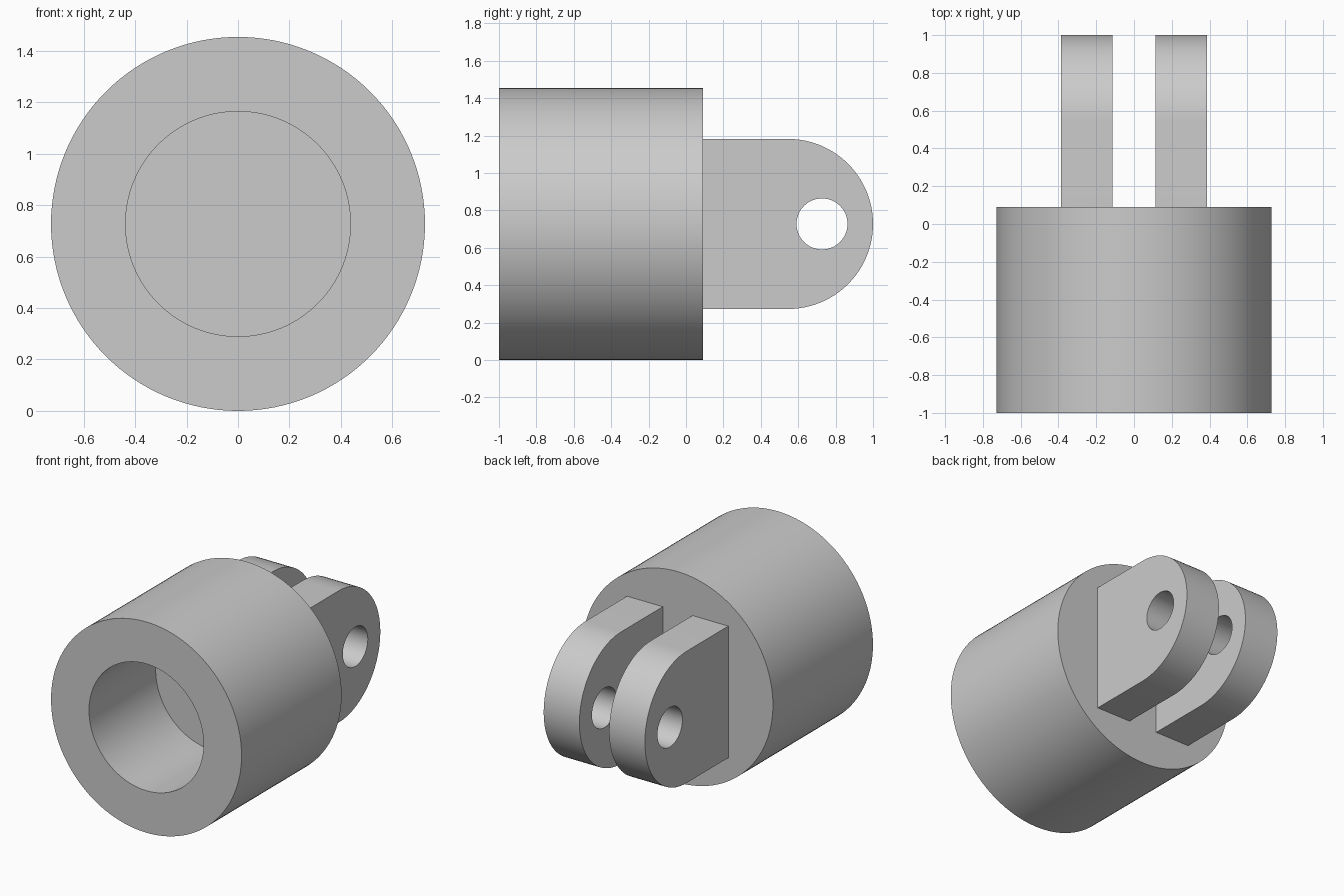
import bpy
import bmesh
from math import sin, cos, pi, radians
from mathutils import Vector

cube = bpy.data.objects.get("Cube")
if cube:
    bpy.data.objects.remove(cube, do_unlink=True)

U = 1 / 11           # design unit
AXIS_Z = 8 * U       # height of the main axis

grey = bpy.data.materials.new("plain_grey")
grey.use_nodes = True
colour = (0.6, 0.6, 0.6, 1)
grey.diffuse_color = colour
grey.node_tree.nodes["Principled BSDF"].inputs["Base Color"].default_value = colour


def finish(bm, name):
    """Clean up, shade curved walls smooth with crisp edges, and link."""
    bmesh.ops.remove_doubles(bm, verts=bm.verts, dist=1e-5)
    bmesh.ops.recalc_face_normals(bm, faces=bm.faces)
    for face in bm.faces:
        face.smooth = True
    for edge in bm.edges:
        edge.smooth = edge.calc_face_angle(pi) < radians(30)
    mesh = bpy.data.meshes.new(name)
    bm.to_mesh(mesh)
    bm.free()
    mesh.materials.append(grey)
    obj = bpy.data.objects.new(name, mesh)
    bpy.context.collection.objects.link(obj)
    return obj


def loop(bm, points):
    verts = [bm.verts.new(p) for p in points]
    return [bm.edges.new((a, b)) for a, b in zip(verts, verts[1:] + verts[:1])]


def arc(x, y, radius, start, end, steps):
    angles = [start + (end - start) * i / steps for i in range(steps + 1)]
    return [(x, y + radius * cos(a), AXIS_Z + radius * sin(a)) for a in angles]


# Socket body: revolved profile with a blind bore open at the front
bm = bmesh.new()
outer, bore = 8 * U, 0.4375
front, back, floor = -1, U, -3 * U
profile = [(0, floor), (bore, floor), (bore, front),
           (outer, front), (outer, back), (0, back)]
verts = [bm.verts.new((r, y, AXIS_Z)) for r, y in profile]
edges = [bm.edges.new(pair) for pair in zip(verts, verts[1:])]
bmesh.ops.spin(bm, geom=verts + edges, cent=(0, 0, AXIS_Z), axis=(0, 1, 0),
               angle=2 * pi, steps=128, use_merge=False)
finish(bm, "socket_body")


# Fork lugs: round-ended plates with a cross pin hole
def lug(name, inner_x, thickness):
    bm = bmesh.new()
    half = 5 * U
    outline = arc(inner_x, 1 - half, half, -pi / 2, pi / 2, 48)
    outline += [(inner_x, back, AXIS_Z + half), (inner_x, back, AXIS_Z - half)]
    hole = arc(inner_x, 8 * U, 1.5 * U, 0, 2 * pi, 48)[:-1]
    edges = loop(bm, outline) + loop(bm, hole)
    bmesh.ops.triangle_fill(bm, edges=edges, use_beauty=True, normal=(1, 0, 0))
    extruded = bmesh.ops.extrude_face_region(bm, geom=bm.faces[:], use_keep_orig=True)
    moved = [g for g in extruded["geom"] if isinstance(g, bmesh.types.BMVert)]
    bmesh.ops.translate(bm, verts=moved, vec=Vector((thickness, 0, 0)))
    finish(bm, name)


for side, name in ((1, "left_lug"), (-1, "right_lug")):
    lug(name, side * 1.25 * U, side * 3 * U)
